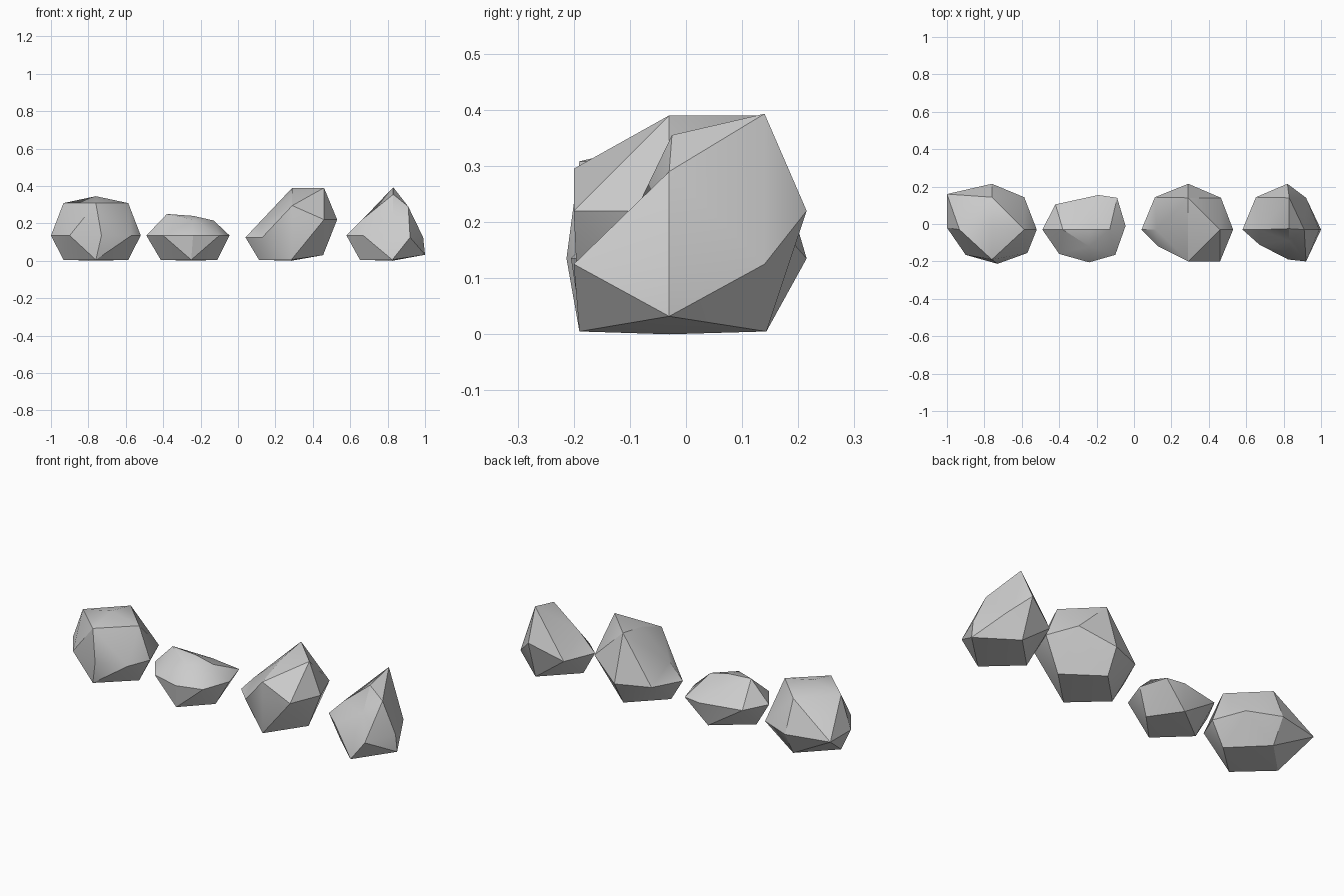
import bpy, bmesh, math
from mathutils import Vector

R = 0.245  # base radius shared by all rocks


def rock(name, cx, top, moves):
    """Once-subdivided octahedron with a flattened base; moves place chipped points."""
    bm = bmesh.new()
    axes = [bm.verts.new(Vector(s * (i == k) for i in range(3)))
            for k in range(3) for s in (1, -1)]
    for x in axes[0:2]:
        for y in axes[2:4]:
            for z in axes[4:6]:
                bm.faces.new((x, y, z))
    bmesh.ops.subdivide_edges(bm, edges=bm.edges[:], cuts=1, use_grid_fill=True)
    for v in bm.verts:
        key = tuple((c > 0.1) - (c < -0.1) for c in v.co)
        p = Vector(key).normalized() * R + Vector((cx, -0.03, 0.135))
        p.y = max(p.y, -0.19)
        p.z = min(max(p.z, 0.005), top)
        if key == (0, 0, -1):
            p.z = 0
        v.co = moves.get(key, p)
    bmesh.ops.recalc_face_normals(bm, faces=bm.faces[:])
    me = bpy.data.meshes.new(name)
    bm.to_mesh(me)
    bm.free()
    me.materials.append(stone)
    ob = bpy.data.objects.new(name, me)
    bpy.context.collection.objects.link(ob)
    bpy.context.view_layer.objects.active = ob
    ob.select_set(True)
    bpy.ops.object.shade_smooth_by_angle(angle=math.radians(30))
    ob.select_set(False)


stone = bpy.data.materials.new("stone")
stone.diffuse_color = (0.6, 0.6, 0.6, 1)

# Round boulder
rock("round_rock", -0.76, 0.345, {
    (-1, 0, 0): (-1, -0.02, 0.135), (-1, 1, 0): (-1, 0.16, 0.135),
    (1, 0, 0): (-0.52, -0.03, 0.135), (1, -1, 0): (-0.57, -0.155, 0.135),
    (0, -1, 0): (-0.73, -0.213, 0.135), (-1, -1, 0): (-0.9, -0.165, 0.135),
})

# Low flat rock
rock("flat_rock", -0.24, 0.23, {
    (-1, 0, 0): (-0.49, -0.03, 0.135), (-1, 1, 0): (-0.42, 0.105, 0.135),
    (0, 1, 0): (-0.19, 0.155, 0.135), (1, 1, 0): (-0.09, 0.14, 0.135),
    (1, 0, 0): (-0.045, -0.01, 0.135), (1, -1, 0): (-0.1, -0.165, 0.135),
    (0, -1, 0): (-0.24, -0.205, 0.135), (-1, -1, 0): (-0.4, -0.16, 0.135),
    (0, 0, 1): (-0.24, -0.03, 0.24), (-1, 0, 1): (-0.38, -0.03, 0.25),
    (1, 0, 1): (-0.13, -0.03, 0.215), (0, -1, 1): (-0.24, -0.12, 0.22),
    (0, 1, 1): (-0.22, 0.09, 0.18), (0, 1, -1): (-0.22, 0.12, 0.005),
    (1, 0, -1): (-0.11, -0.04, 0.005), (0, -1, -1): (-0.25, -0.185, 0.005),
})

# Leaning rock, raised on its right side
rock("leaning_rock", 0.285, 0.39, {
    (-1, 0, 0): (0.04, -0.03, 0.125), (-1, -1, 0): (0.13, -0.12, 0.125),
    (0, -1, 0): (0.29, -0.2, 0.22), (1, -1, 0): (0.46, -0.2, 0.22),
    (1, 0, 0): (0.53, -0.03, 0.22), (1, 1, 0): (0.465, 0.14, 0.22),
    (0, 1, 0): (0.29, 0.215, 0.135), (0, 0, 1): (0.29, -0.03, 0.36),
    (1, 0, 1): (0.46, -0.03, 0.39), (-1, 0, 1): (0.12, -0.03, 0.21),
    (0, -1, 1): (0.29, -0.2, 0.295), (0, 1, 1): (0.29, 0.14, 0.39),
    (1, 0, -1): (0.455, -0.03, 0.03),
})

# Pointed rock with a hollow front
rock("pointed_rock", 0.825, 0.39, {
    (-1, 0, 0): (0.58, -0.03, 0.135), (-1, -1, 0): (0.67, -0.11, 0.135),
    (0, -1, 0): (0.83, -0.15, 0.15), (1, -1, 0): (0.92, -0.2, 0.125),
    (1, 0, 0): (0.99, -0.03, 0.125), (1, 1, 0): (0.92, 0.14, 0.125),
    (0, 1, 0): (0.82, 0.215, 0.22), (0, 0, 1): (0.83, -0.025, 0.355),
    (0, 1, 1): (0.83, 0.14, 0.393), (0, -1, 1): (0.83, -0.09, 0.22),
    (1, 0, 1): (0.91, -0.03, 0.29), (-1, 0, 1): (0.67, -0.03, 0.225),
    (1, 0, -1): (1, -0.03, 0.032),
})
